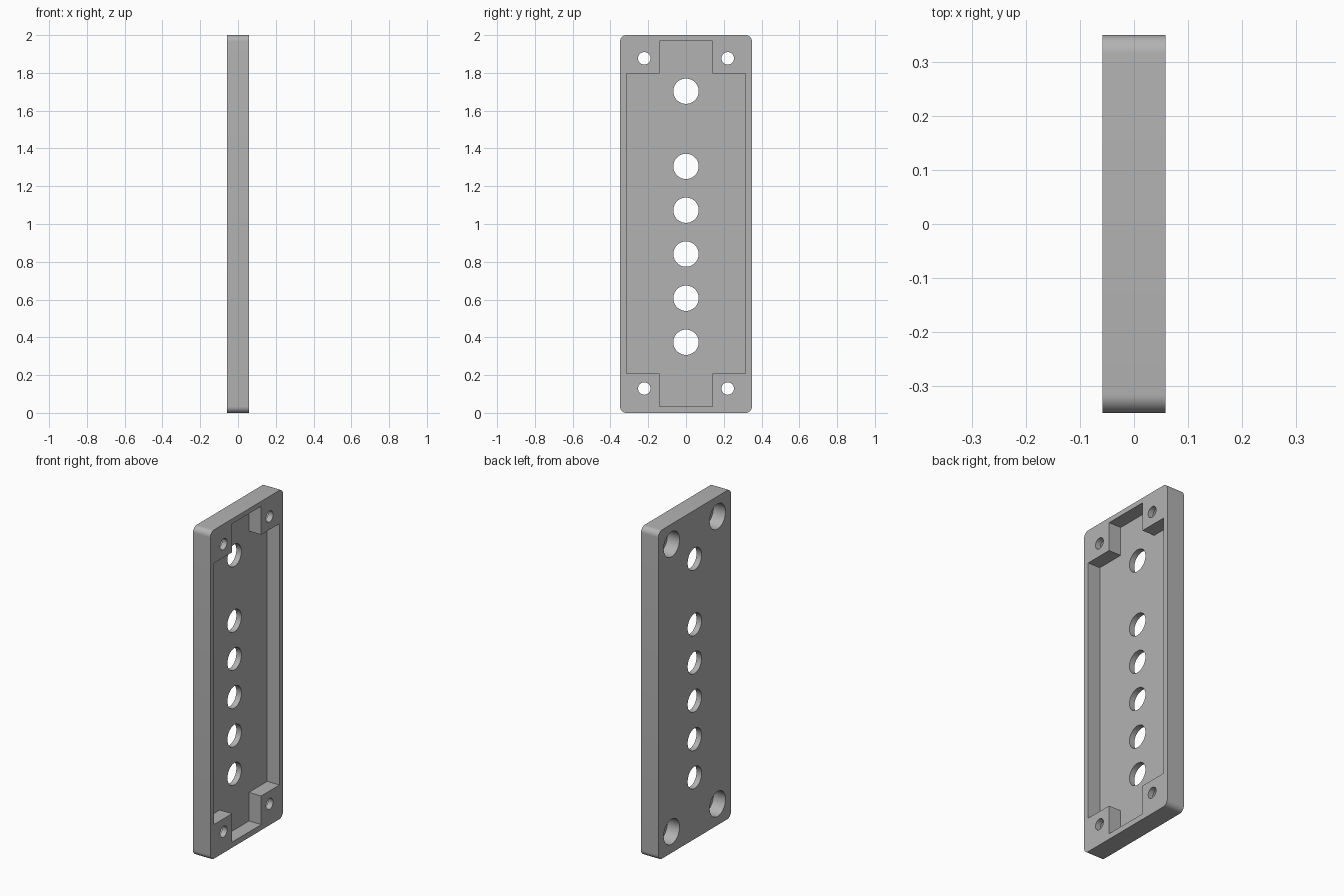
import bpy
import bmesh
import math

default_cube = bpy.data.objects.get("Cube")
if default_cube:
    bpy.data.objects.remove(default_cube, do_unlink=True)

HALF_T = 0.058      # half thickness of the plate
FLOOR = 0.034       # material left under the recess and the screw bores
HALF_W = 0.349
INNER_X = FLOOR - HALF_T
OVER = 0.05         # how far cutters stick out

grey = bpy.data.materials.new("plain grey")
grey.use_nodes = True
colour = (0.45, 0.45, 0.45, 1)
grey.diffuse_color = colour
grey.node_tree.nodes["Principled BSDF"].inputs["Base Color"].default_value = colour


def prism(name, outline, x0, x1, corner=0):
    """Extrude a (y, z) outline along x, optionally rounding its corners."""
    bm = bmesh.new()
    face = bm.faces.new([bm.verts.new((x0, y, z)) for y, z in outline])
    if corner:
        bmesh.ops.bevel(bm, geom=bm.verts[:], offset=corner, segments=10,
                        profile=0.5, affect='VERTICES')
    grown = bmesh.ops.extrude_face_region(bm, geom=bm.faces[:])["geom"]
    moved = [v for v in grown if isinstance(v, bmesh.types.BMVert)]
    bmesh.ops.translate(bm, verts=moved, vec=(x1 - x0, 0, 0))
    bmesh.ops.recalc_face_normals(bm, faces=bm.faces[:])
    mesh = bpy.data.meshes.new(name)
    bm.to_mesh(mesh)
    bm.free()
    mesh.materials.append(grey)
    obj = bpy.data.objects.new(name, mesh)
    bpy.context.collection.objects.link(obj)
    return obj


def disc(y, z, radius, sides=64):
    angles = [2 * math.pi * i / sides for i in range(sides)]
    return [(y + radius * math.cos(a), z + radius * math.sin(a)) for a in angles]


# Plate with rounded corners
plate = prism("face_plate", [(-HALF_W, 0), (HALF_W, 0), (HALF_W, 2), (-HALF_W, 2)],
              -HALF_T, HALF_T, corner=0.034)

# Recess that leaves a rim and four corner blocks
W, N = 0.315, 0.14
right_half = [(N, 0.034), (N, 0.208), (W, 0.208), (W, 1.797), (N, 1.797), (N, 1.97)]
recess = right_half + [(-y, z) for y, z in reversed(right_half)]
cutters = [prism("recess_cutter", recess, INNER_X, HALF_T + OVER)]

# Row of round openings through the floor
for z in (0.374, 0.607, 0.841, 1.073, 1.305, 1.703):
    cutters.append(prism("opening_cutter", disc(0, z, 0.067), -HALF_T - OVER, HALF_T))

# Screw holes with wide bores from the back
for y in (-0.221, 0.221):
    for z in (0.129, 1.877):
        cutters.append(prism("screw_bore_cutter", disc(y, z, 0.076),
                             -HALF_T - OVER, HALF_T - FLOOR))
        cutters.append(prism("screw_hole_cutter", disc(y, z, 0.033),
                             -HALF_T - OVER, HALF_T + OVER))

bpy.context.view_layer.objects.active = plate
for cutter in cutters:
    cut = plate.modifiers.new("cut", 'BOOLEAN')
    cut.operation = 'DIFFERENCE'
    cut.solver = 'EXACT'
    cut.object = cutter
    bpy.ops.object.modifier_apply(modifier=cut.name)
    bpy.data.objects.remove(cutter, do_unlink=True)

# Smooth the round walls and keep the edges crisp
bpy.ops.object.select_all(action='DESELECT')
plate.select_set(True)
bpy.ops.object.shade_smooth_by_angle(angle=math.radians(30))
